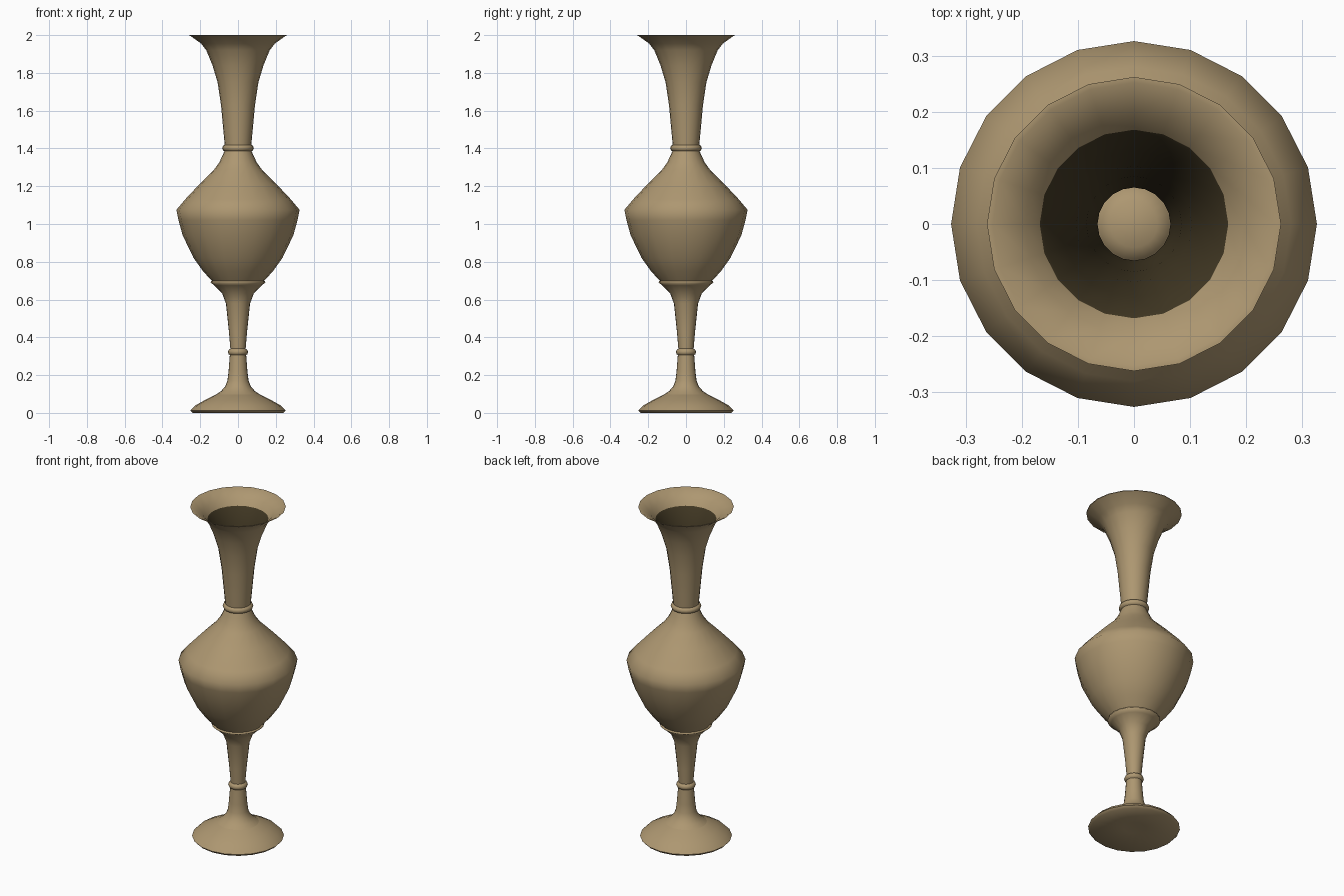
import bpy, bmesh, math

if "Cube" in bpy.data.objects:
    bpy.data.objects.remove(bpy.data.objects["Cube"])

SIDES = 20


def flat(name, colour):
    m = bpy.data.materials.new(name)
    m.diffuse_color = (*colour, 1)
    m.use_nodes = True
    m.node_tree.nodes["Principled BSDF"].inputs["Base Color"].default_value = m.diffuse_color
    return m


brass = flat("aged brass", (0.42, 0.31, 0.165))
dark = flat("dark inside", (0.053, 0.039, 0.017))


def lathe(name, profile, cap_bottom=False, cap_top=False, angle=80, mat=brass):
    """Revolve (radius, height) points, listed upward for outward faces."""
    bm = bmesh.new()
    rings = []
    for r, z in profile:
        rings.append([bm.verts.new((r * math.cos(2 * math.pi * i / SIDES),
                                    r * math.sin(2 * math.pi * i / SIDES), z))
                      for i in range(SIDES)])
    for a, b in zip(rings, rings[1:]):
        for i in range(SIDES):
            j = (i + 1) % SIDES
            bm.faces.new((a[i], a[j], b[j], b[i]))
    if cap_bottom:
        bm.faces.new(rings[0][::-1])
    if cap_top:
        bm.faces.new(rings[-1])
    me = bpy.data.meshes.new(name)
    bm.to_mesh(me)
    bm.free()
    me.materials.append(mat)
    ob = bpy.data.objects.new(name, me)
    bpy.context.collection.objects.link(ob)
    bpy.ops.object.select_all(action='DESELECT')
    bpy.context.view_layer.objects.active = ob
    ob.select_set(True)
    bpy.ops.object.shade_smooth_by_angle(angle=math.radians(angle))
    return ob


def bead(name, z, r, h, inner):
    """Rounded collar around the stem or neck."""
    return lathe(name, [(inner, z - h), (r - h * 0.3, z - h * 0.7), (r, z),
                        (r - h * 0.3, z + h * 0.7), (inner, z + h)])


# Foot: slightly hollow base with a low flared dome
lathe("foot", [(0.06, 0.014), (0.24, 0.0), (0.252, 0.013), (0.225, 0.04),
               (0.175, 0.068), (0.12, 0.096), (0.1, 0.103)], cap_bottom=True)

# Lower stem, collar and upper stem
lathe("lower_stem", [(0.115, 0.098), (0.09, 0.115), (0.068, 0.14),
                     (0.056, 0.17), (0.05, 0.22), (0.043, 0.31)])
bead("stem_collar", 0.322, 0.054, 0.018, 0.04)
lathe("upper_stem", [(0.04, 0.335), (0.048, 0.43), (0.064, 0.58),
                     (0.085, 0.635), (0.125, 0.675), (0.145, 0.69),
                     (0.143, 0.697), (0.125, 0.697)])

# Body: bulb with a wide shoulder
lathe("body", [(0.13, 0.69), (0.185, 0.75), (0.235, 0.82), (0.293, 0.94),
               (0.315, 1.02), (0.326, 1.075), (0.28, 1.13), (0.2, 1.215),
               (0.125, 1.29), (0.1, 1.325), (0.083, 1.36), (0.07, 1.39)])

# Small plug closing the stem inside the body
lathe("inner_plug", [(0.08, 0.625), (0.062, 0.65), (0.042, 0.665)], cap_top=True)

# Neck collar and flared neck
bead("neck_collar", 1.402, 0.084, 0.018, 0.068)
neck = [(0.07, 1.415), (0.078, 1.5), (0.09, 1.63), (0.108, 1.75),
        (0.135, 1.84), (0.168, 1.92)]
lathe("neck", neck + [(0.195, 1.955), (0.255, 1.998)])

# Inner face of the lip, then the dark lining of the neck, both facing inward
lathe("inner_lip", [(0.255, 1.998), (0.262, 2.0), (0.252, 2.0), (0.195, 1.963),
                    (0.168, 1.927)])
lathe("neck_lining", [(0.17, 1.928)] + [(r - 0.005, z) for r, z in neck[::-1]]
      + [(0.066, 1.385)], mat=dark)
